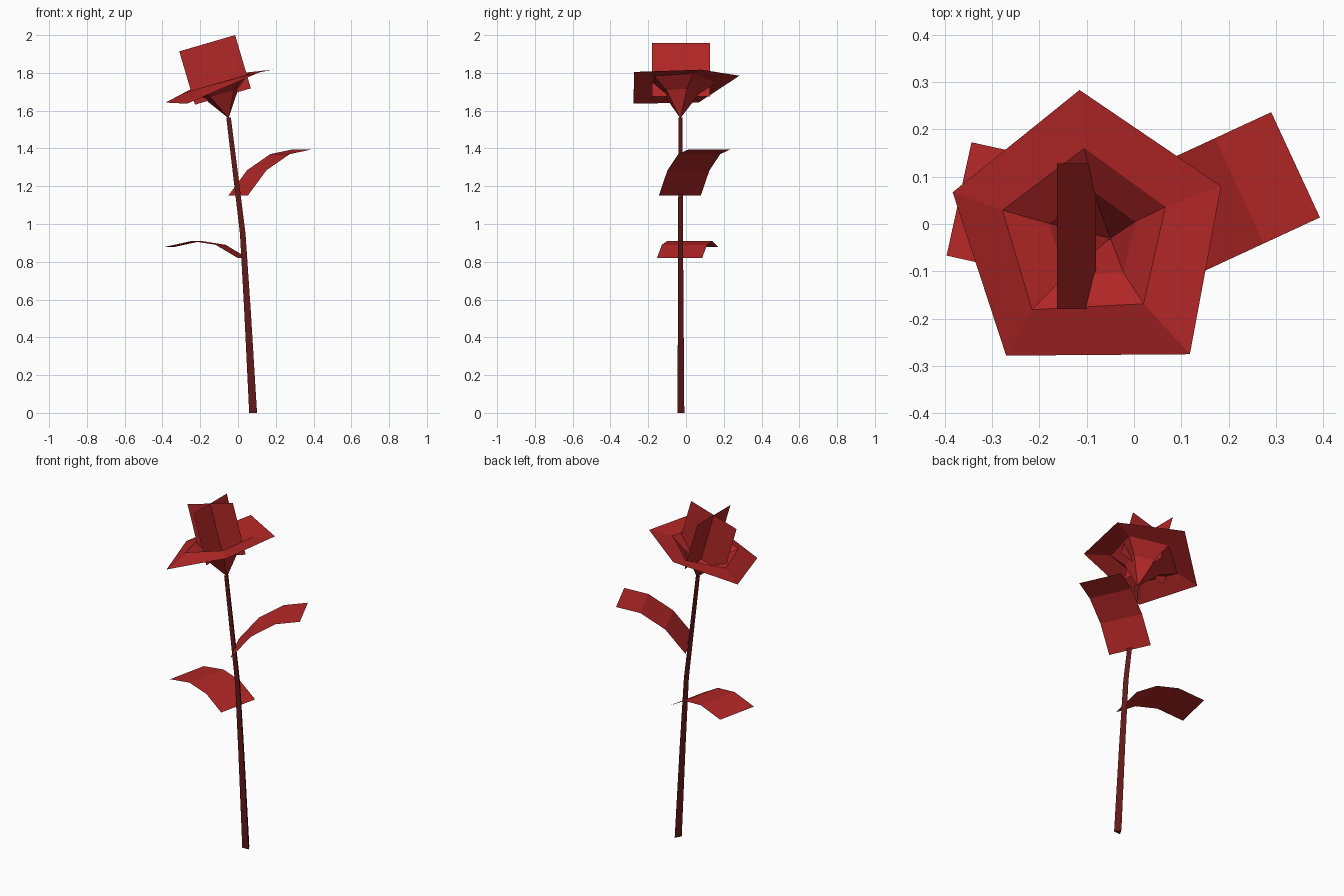
import bpy
from math import cos, sin, pi
from mathutils import Vector as V

if "Cube" in bpy.data.objects:
    bpy.data.objects.remove(bpy.data.objects["Cube"])

red = bpy.data.materials.new("deep_red")
red.diffuse_color = (0.45, 0.02, 0.02, 1)
red.use_nodes = True
red.node_tree.nodes["Principled BSDF"].inputs["Base Color"].default_value = red.diffuse_color
dark = bpy.data.materials.new("stem_dark_red")
dark.diffuse_color = (0.12, 0.01, 0.01, 1)
dark.use_nodes = True
dark.node_tree.nodes["Principled BSDF"].inputs["Base Color"].default_value = dark.diffuse_color


def make(name, verts, faces, mat=red):
    me = bpy.data.meshes.new(name)
    me.from_pydata([tuple(v) for v in verts], [], faces)
    me.materials.append(mat)
    me.update()
    ob = bpy.data.objects.new(name, me)
    bpy.context.collection.objects.link(ob)
    return ob


def bridge(rings, n, closed=True):
    """Quads joining successive rows of n points."""
    m = n if closed else n - 1
    return [(r * n + i, r * n + (i + 1) % n, (r + 1) * n + (i + 1) % n, (r + 1) * n + i)
            for r in range(rings - 1) for i in range(m)]


# Stem: tapering three-sided tube, flat side to the front
path = [(0.08, 0, 0.024), (0.05, 0.545, 0.020), (0.025, 0.95, 0.017), (-0.05, 1.565, 0.014)]
verts = [(x + r * cos(pi / 2 + i * 2 * pi / 3), -0.033 + r * sin(pi / 2 + i * 2 * pi / 3), z)
         for x, z, r in path for i in range(3)]
make("stem", verts, bridge(4, 3) + [(2, 1, 0), (9, 10, 11)], dark)


# Leaves: bent strips; profile is (distance from stem, height)
def leaf(name, base, direction, profile, half=0.1225):
    d = V((*direction, 0)).normalized()
    side = V((-d.y, d.x, 0)) * half
    rows = []
    for dist, z in profile:
        c = V((base[0], base[1], z)) + d * dist
        rows += [c - side, c + side]
    make(name, rows, bridge(len(profile), 2, False))


leaf("upper_leaf", (0, -0.033), (0.907, 0.42),
     [(0, 1.15), (0.11, 1.285), (0.245, 1.37), (0.376, 1.395)])
leaf("lower_leaf", (0.025, -0.034), (-0.976, 0.215),
     [(0, 0.82), (0.12, 0.89), (0.25, 0.91), (0.404, 0.877)])

# Flower frame: tilted toward -x
axis = V((-0.28, 0, 0.96))
across = V((0.96, 0, 0.28))
apex = V((-0.05, -0.03, 1.56))

# Outer petals: five-sided funnel flaring to an uneven rim
rim = [V(p) for p in [(-0.115, 0.283, 1.785), (-0.383, 0.067, 1.643), (-0.27, -0.278, 1.637),
                      (0.118, -0.275, 1.805), (0.184, 0.08, 1.817)]]
rows = []
for r, h in [(0.0, 0.0), (0.10, 0.135), (0.19, 0.195)]:
    for p in rim:
        out = p - apex
        out = (out - axis * out.dot(axis)).normalized()
        rows.append(apex + axis * h + out * r)
rows += rim
funnel = [(0, 5 + (i + 1) % 5, 5 + i) for i in range(5)]
funnel += [f for f in bridge(4, 5) if min(f) >= 5]
# keep one apex point and drop its four duplicates
rows = [rows[0]] + rows[5:]
make("outer_petals", rows, [tuple(max(0, i - 4) for i in f) for f in funnel])

# Inner petals: two crossed square sheets along the flower axis
low, high = V((-0.08, -0.026, 1.675)), V((-0.163, -0.026, 1.957))
for name, w in [("inner_petal_wide", across * 0.154), ("inner_petal_deep", V((0, 0.154, 0)))]:
    make(name, [low - w, low + w, high + w, high - w], [(0, 1, 2, 3)])
